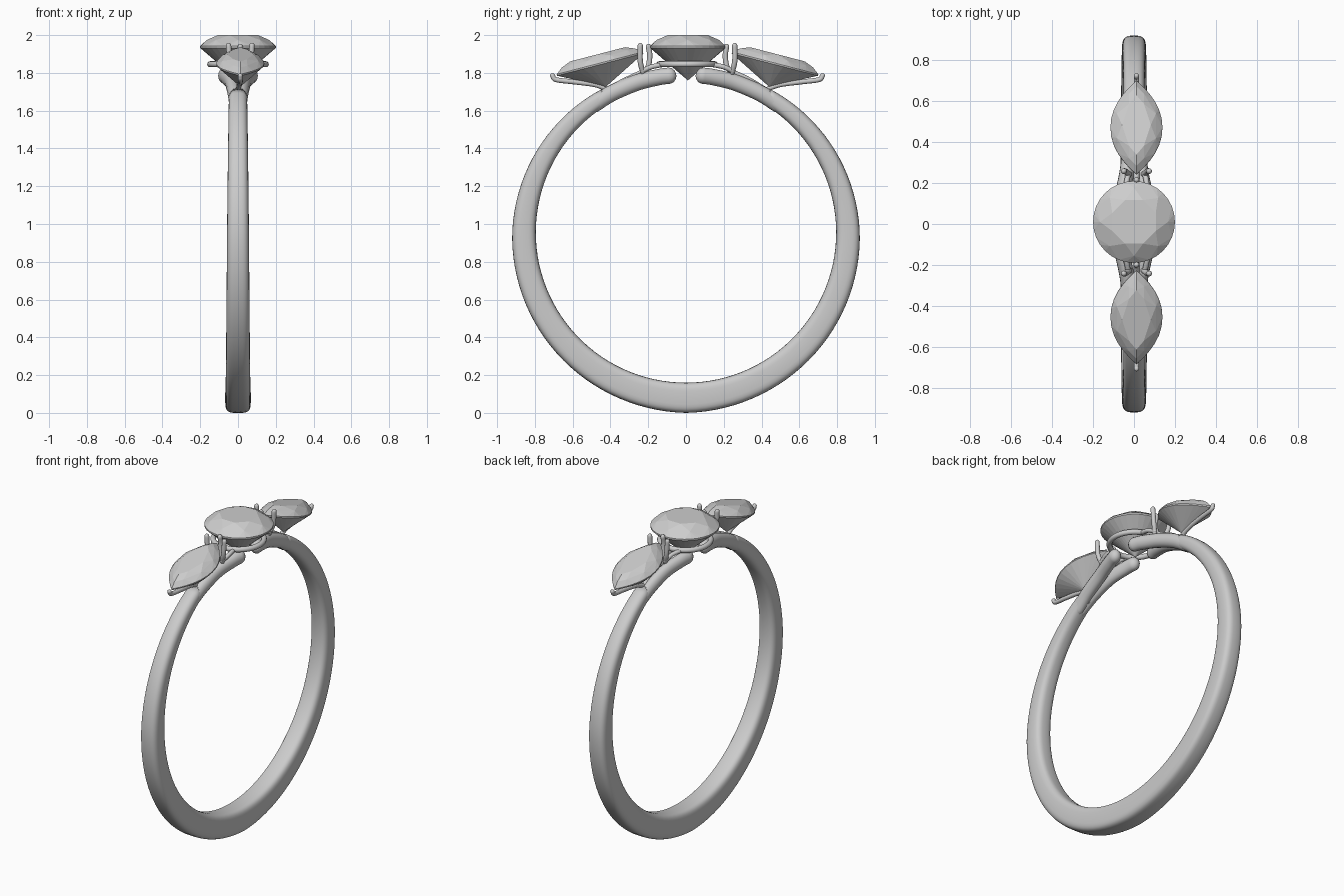
import bpy, bmesh, math
from mathutils import Vector, Matrix

if "Cube" in bpy.data.objects:
    bpy.data.objects.remove(bpy.data.objects["Cube"])

metal = bpy.data.materials.new("pale grey metal")
metal.diffuse_color = (0.6, 0.6, 0.6, 1)
metal.use_nodes = True
metal.node_tree.nodes["Principled BSDF"].inputs["Base Color"].default_value = metal.diffuse_color
gem = bpy.data.materials.new("pale grey gem")
gem.diffuse_color = (0.61, 0.61, 0.61, 1)
gem.use_nodes = True
gem.node_tree.nodes["Principled BSDF"].inputs["Base Color"].default_value = gem.diffuse_color
CZ, RI = 0.955, 0.795          # centre height and radius of the finger hole


def finish(name, bm, mat, smooth):
    bmesh.ops.recalc_face_normals(bm, faces=bm.faces)
    me = bpy.data.meshes.new(name)
    bm.to_mesh(me)
    bm.free()
    me.materials.append(mat)
    for p in me.polygons:
        p.use_smooth = smooth
    ob = bpy.data.objects.new(name, me)
    bpy.context.collection.objects.link(ob)
    return ob


def sweep(name, stations, n=16):
    """stations: (centre, half width, half depth, superellipse power)"""
    bm = bmesh.new()
    rings = []
    for i, (c, a, b, e) in enumerate(stations):
        t = (stations[min(i + 1, len(stations) - 1)][0] - stations[max(i - 1, 0)][0]).normalized()
        u = Vector((1, 0, 0))
        u = (u - t * t.dot(u)).normalized()
        v = t.cross(u)
        ring = []
        for k in range(n):
            q = 2 * math.pi * k / n
            cs, sn = math.cos(q), math.sin(q)
            x = math.copysign(abs(cs) ** (2 / e), cs) * a
            y = math.copysign(abs(sn) ** (2 / e), sn) * b
            ring.append(bm.verts.new(c + u * x + v * y))
        rings.append(ring)
    for r, s in zip(rings, rings[1:]):
        for k in range(n):
            bm.faces.new((r[k], r[(k + 1) % n], s[(k + 1) % n], s[k]))
    bm.faces.new(rings[0])
    bm.faces.new(rings[-1])
    return finish(name, bm, metal, True)


def tube(name, pts, rx, ry=None, n=12):
    """Smooth round-ended wire through a few points."""
    ry = ry or rx
    p = [Vector(q) for q in pts]
    p = [p[0] * 2 - p[1]] + p + [p[-1] * 2 - p[-2]]
    line = []
    for i in range(1, len(p) - 2):
        a, b, c, d = p[i - 1:i + 3]
        for k in range(8):
            t = k / 8
            line.append(0.5 * (2 * b + (c - a) * t + (2 * a - 5 * b + 4 * c - d) * t * t
                               + (3 * b - a - 3 * c + d) * t ** 3))
    line.append(p[-2])
    d0, d1 = (line[0] - line[1]).normalized(), (line[-1] - line[-2]).normalized()
    st = [(q, rx, ry, 2) for q in line]
    caps = [(math.sin(h), math.cos(h)) for h in (0.5, 0.95, 1.3, 1.5)]
    head = [(line[0] + d0 * rx * s, rx * c, ry * c, 2) for s, c in reversed(caps)]
    tail = [(line[-1] + d1 * rx * s, rx * c, ry * c, 2) for s, c in caps]
    return sweep(name, head + st + tail, n)


def cut_gem(name, layers, matrix):
    """Faceted stone: convex hull of its point rings."""
    bm = bmesh.new()
    for layer in layers:
        for q in layer:
            bm.verts.new(q)
    res = bmesh.ops.convex_hull(bm, input=bm.verts)
    bmesh.ops.delete(bm, geom=[v for v in bm.verts if not v.link_faces], context='VERTS')
    bmesh.ops.dissolve_limit(bm, angle_limit=0.01, verts=bm.verts, edges=bm.edges)
    bm.transform(matrix)
    return finish(name, bm, gem, False)


def circle(r, z, n, off=0.0):
    return [(r * math.cos(2 * math.pi * (k + off) / n), r * math.sin(2 * math.pi * (k + off) / n), z)
            for k in range(n)]


def navette(half_w, half_l, z, n):
    """Pointed-oval outline with its tips on the y axis."""
    out = []
    for k in range(n + 1):
        s = math.sin(math.pi * (k / n - 0.5))
        w = half_w * (1 - abs(s) ** 2.1)
        out += [(w, half_l * s, z), (-w, half_l * s, z)] if w > 1e-4 else [(0, half_l * s, z)]
    return out


# shank, thick at the bottom and tapering toward the shoulders
st = []
for i in range(97):
    deg = -150 + 300 * i / 96
    f, ph = abs(deg), math.radians(deg)
    th = 0.16 - 0.035 * f / 90 if f < 90 else 0.125 - 0.04 * (f - 90) / 60
    r = RI + th / 2
    w = 0.068 - 0.010 * min(f, 90) / 90 - 0.010 * max(0, f - 90) / 60
    st.append((Vector((0, r * math.sin(ph), CZ - r * math.cos(ph))), w, th / 2, 4 - 1.5 * f / 150))
sweep("shank", st, 32)

# round centre stone
cut_gem("centre_stone", [
    circle(0.115, 2.0, 8, 0.5), circle(0.166, 1.974, 8), circle(0.2, 1.942, 32),
    circle(0.2, 1.932, 32), circle(0.115, 1.868, 8, 0.5), [(0, 0, 1.76)]],
    Matrix.Translation((0, 0.01, 0)))

# ring seat under the centre stone
bpy.ops.mesh.primitive_torus_add(major_radius=0.147, minor_radius=0.016, major_segments=48,
                                 minor_segments=12, location=(0, 0.006, 1.846))
seat = bpy.context.object
seat.name = "centre_seat"
seat.data.materials.append(metal)
bpy.ops.object.shade_smooth()

for s, side in ((1, "back"), (-1, "front")):
    oy, ox = 0.008, 0.012

    # pointed side stone, tilted down and away from the centre
    m = Matrix.Translation((ox, s * 0.463 + oy, 1.848)) @ Matrix.Rotation(-s * math.radians(14.5), 4, 'X')
    cut_gem(side + "_side_stone", [
        navette(0.07, 0.15, 0.052, 4), navette(0.104, 0.2, 0.032, 5), navette(0.127, 0.236, 0.004, 16),
        navette(0.127, 0.236, -0.004, 16), [(0, 0, -0.125)]], m)

    # forked shoulder arms
    for x in (-1, 1):
        pts = []
        for deg, dx in ((36, 0.010), (28, 0.020), (18, 0.034), (10, 0.058), (6, 0.070)):
            a, r = math.radians(deg), RI + 0.040
            pts.append((x * dx, s * r * math.sin(a), CZ + r * math.cos(a)))
        tube(side + "_shoulder_arm", pts, 0.036, 0.043, 16)

        # claws beside the inner tip of the side stone
        tube(side + "_side_claw", [(x * 0.035 + ox, s * 0.235 + oy, 1.80),
                                   (x * 0.055 + ox, s * 0.25 + oy, 1.86),
                                   (x * 0.062 + ox, s * 0.25 + oy, 1.945)], 0.014)
        # short strut from seat to claw
        tube(side + "_strut", [(x * 0.06, s * 0.135 + oy, 1.843), (x * 0.05 + ox, s * 0.19 + oy, 1.832),
                               (x * 0.04 + ox, s * 0.24 + oy, 1.81)], 0.013)

    # claw at the inner tip
    tube(side + "_inner_claw", [(ox, s * 0.245 + oy, 1.80), (ox, s * 0.21 + oy, 1.83),
                                (ox, s * 0.2 + oy, 1.89), (ox, s * 0.207 + oy, 1.94)], 0.014)
    # cross bar joining the claws
    tube(side + "_keel", [(ox, s * 0.245 + oy, 1.80), (ox, s * 0.32 + oy, 1.765),
                          (0, s * 0.42, 1.71)], 0.015)
    # cradle wire running out under the stone to a claw at its outer tip
    tube(side + "_outer_cradle", [(0, s * 0.40, 1.70), (ox / 2, s * 0.48 + oy, 1.735),
                                  (ox, s * 0.60 + oy, 1.752), (ox, s * 0.695 + oy, 1.764),
                                  (ox, s * 0.715 + oy, 1.785)], 0.013)
